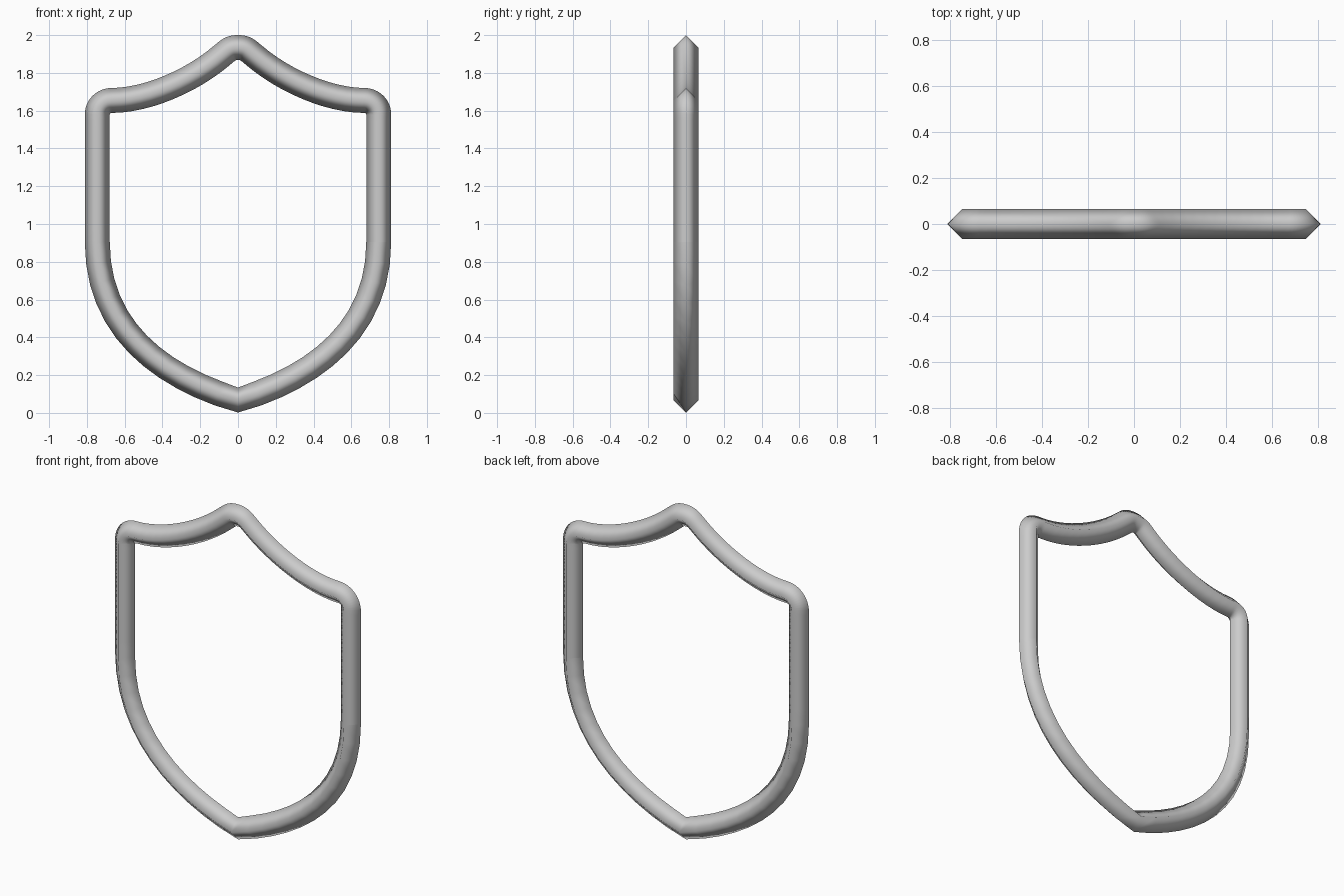
import bpy, math

if "Cube" in bpy.data.objects:
    bpy.data.objects.remove(bpy.data.objects["Cube"])

TUBE_RADIUS = 0.066

# Right half of the centre line, from shoulder side to bottom tip:
# (handle in, point, handle out), as x and height
half = [
    ((0.745, 1.30), (0.745, 0.905), (0.745, 0.45)),   # end of straight side
    ((0.42, 0.195), (0.0, 0.068), (-0.42, 0.195)),    # bottom tip
]
upper = [
    ((0.04, 1.934), (0.0, 1.934), (-0.04, 1.934)),    # top peak
    ((0.24, 1.76), (0.085, 1.893), (0.05, 1.922)),    # slope under the peak
    ((0.711, 1.654), (0.67, 1.654), (0.48, 1.654)),   # shoulder top
    ((0.745, 1.45), (0.745, 1.58), (0.745, 1.621)),   # shoulder side
]


def mirrored(knot):
    """Mirror a knot across the centre, reversing its direction."""
    return tuple((-x, z) for x, z in reversed(knot))


# Run once around, starting and ending at the seam on the right side
side, tip = half
peak, slope, shoulder, corner = upper
path = [side, tip, mirrored(side), mirrored(corner), mirrored(shoulder),
        mirrored(slope), peak, slope, shoulder, corner, side]
# knots on the right side are travelled upward to downward
path = [side, tip, mirrored(side)] + [mirrored(k) for k in (corner, shoulder, slope)]
path += [tuple(reversed(k)) for k in (mirrored(peak),)]
path += [slope, shoulder, corner, side]


def orient(knots):
    """Put the handle nearest the previous knot first."""
    out = []
    for i, (a, p, b) in enumerate(knots):
        if i > 0:
            q = knots[i - 1][1]
            if math.dist(a, q) > math.dist(b, q):
                a, b = b, a
        out.append((a, p, b))
    return out


knots = orient(path)

# Shield-shaped frame: diamond-section tube swept along the outline
curve = bpy.data.curves.new("shield_frame", 'CURVE')
curve.dimensions = '3D'
curve.twist_mode = 'Z_UP'
curve.fill_mode = 'FULL'
curve.bevel_depth = TUBE_RADIUS
curve.bevel_resolution = 0
curve.resolution_u = 12
spline = curve.splines.new('BEZIER')
spline.bezier_points.add(len(knots) - 1)
for bp, (a, p, b) in zip(spline.bezier_points, knots):
    bp.handle_left_type = bp.handle_right_type = 'FREE'
    bp.co = (*p, 0)
    bp.handle_left = (*a, 0)
    bp.handle_right = (*b, 0)

frame = bpy.data.objects.new("shield_frame", curve)
bpy.context.collection.objects.link(frame)
frame.rotation_euler.x = math.pi / 2          # stand the outline upright

grey = bpy.data.materials.new("light grey")
grey.diffuse_color = (0.6, 0.6, 0.6, 1)
grey.use_nodes = True
grey.node_tree.nodes["Principled BSDF"].inputs["Base Color"].default_value = grey.diffuse_color
curve.materials.append(grey)

# Turn the sweep into a smooth-shaded mesh
bpy.context.view_layer.objects.active = frame
frame.select_set(True)
bpy.ops.object.convert(target='MESH')
bpy.ops.object.transform_apply(location=False, rotation=True, scale=False)
bpy.ops.object.shade_smooth()
